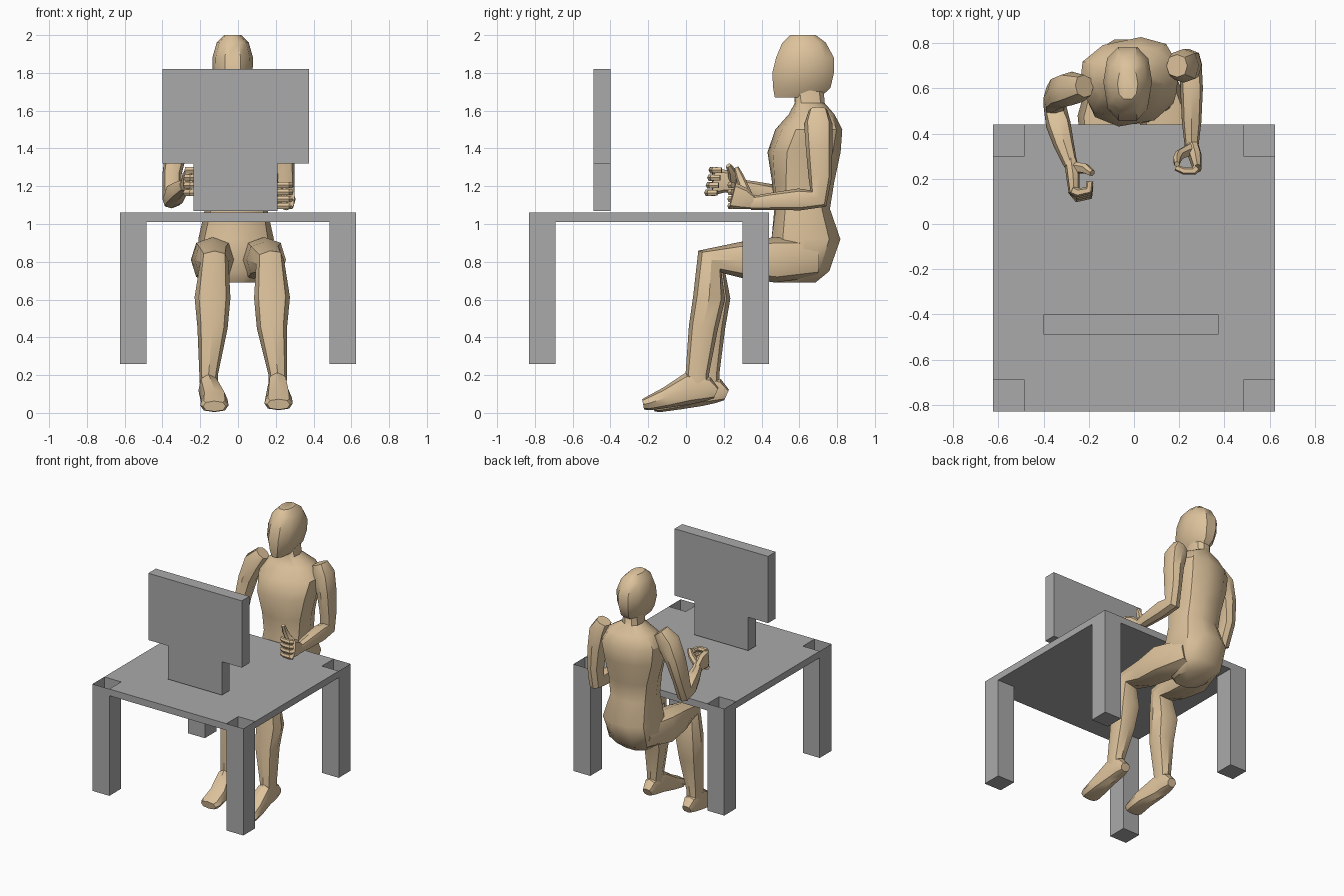
import bpy, bmesh, math
from mathutils import Vector


def material(name, rgb):
    m = bpy.data.materials.new(name)
    m.diffuse_color = (*rgb, 1)
    return m


GREY = material("grey", (0.40, 0.40, 0.40))
TAN = material("tan", (0.72, 0.54, 0.33))


def make(name, verts, faces, mat, smooth=False):
    me = bpy.data.meshes.new(name)
    me.from_pydata(verts, [], faces)
    bm = bmesh.new()
    bm.from_mesh(me)
    bmesh.ops.recalc_face_normals(bm, faces=bm.faces)
    bm.to_mesh(me)
    bm.free()
    me.materials.append(mat)
    ob = bpy.data.objects.new(name, me)
    bpy.context.collection.objects.link(ob)
    if smooth:
        bpy.ops.object.select_all(action='DESELECT')
        ob.select_set(True)
        bpy.context.view_layer.objects.active = ob
        bpy.ops.object.shade_smooth_by_angle(angle=math.radians(38))
    return ob


def prism(name, outline, z0, z1, mat, top=True):
    n = len(outline)
    verts = [(x, y, z) for z in (z0, z1) for x, y in outline]
    faces = [(i, (i + 1) % n, n + (i + 1) % n, n + i) for i in range(n)]
    faces.append(tuple(range(n)))
    if top:
        faces.append(tuple(range(n, 2 * n)))
    return make(name, verts, faces, mat)


def rect(x0, x1, y0, y1):
    return [(x0, y0), (x1, y0), (x1, y1), (x0, y1)]


def boxy(c):
    return math.copysign(abs(c) ** 0.82, c)


def loft(name, pts, n=8, upright=False):
    """Skin through rings (x, y, z, r1, r2[, twist in degrees])."""
    verts, faces = [], []
    for i, p in enumerate(pts):
        c = Vector(p[:3])
        if upright:                       # horizontal rings: r1 in x, r2 in y
            a = math.radians(p[5])
            u = Vector((math.cos(a), math.sin(a), 0))
            v = Vector((-math.sin(a), math.cos(a), 0))
        else:                             # rings across the path: r2 in x
            t = Vector((0, 0, 0))
            if i > 0:
                t += (c - Vector(pts[i - 1][:3])).normalized()
            if i < len(pts) - 1:
                t += (Vector(pts[i + 1][:3]) - c).normalized()
            t.normalize()
            ref = Vector((0, 0, 1)) if abs(t.x) > 0.75 else Vector((1, 0, 0))
            if name.endswith("finger"):
                ref = Vector((0, 0, 1))
            u = ref.cross(t).normalized()
            v = t.cross(u)
        for k in range(n):
            a = 2 * math.pi * k / n
            verts.append(c + u * p[3] * boxy(math.cos(a)) + v * p[4] * boxy(math.sin(a)))
    for i in range(len(pts) - 1):
        for k in range(n):
            j = (k + 1) % n
            faces.append((i * n + k, i * n + j, (i + 1) * n + j, (i + 1) * n + k))
    faces.append(tuple(range(n)))
    faces.append(tuple(range(len(verts) - n, len(verts))))
    return make(name, verts, faces, TAN, True)


# Table: top with notched corners, filled by open-topped hollow legs
X0, X1, Y0, Y1, W = -0.625, 0.625, -0.83, 0.44, 0.14
a, b, c, d = X0 + W, X1 - W, Y0 + W, Y1 - W
prism("table_top", [(a, Y0), (b, Y0), (b, c), (X1, c), (X1, d), (b, d),
                    (b, Y1), (a, Y1), (a, d), (X0, d), (X0, c), (a, c)], 1.01, 1.06, GREY)
for sx, xa, xb in (("left", X0, a), ("right", b, X1)):
    for sy, ya, yb in (("front", Y0, c), ("back", d, Y1)):
        prism(f"{sy}_{sx}_table_leg", rect(xa, xb, ya, yb), 0.26, 1.06, GREY, top=False)

# Monitor
prism("monitor_screen", rect(-0.40, 0.375, -0.49, -0.40), 1.32, 1.82, GREY)
prism("monitor_stand", rect(-0.235, 0.21, -0.49, -0.40), 1.07, 1.32, GREY)

# Torso and neck, turning toward the shoulders
loft("torso", [
    (-0.02, 0.58, 0.69, 0.11, 0.11, 0), (-0.02, 0.60, 0.75, 0.18, 0.165, 0),
    (-0.01, 0.635, 0.92, 0.20, 0.19, 0), (-0.01, 0.615, 1.08, 0.165, 0.15, 3),
    (-0.015, 0.62, 1.22, 0.175, 0.165, 6), (-0.02, 0.625, 1.38, 0.21, 0.19, 10),
    (-0.02, 0.65, 1.50, 0.225, 0.17, 12), (-0.02, 0.665, 1.58, 0.17, 0.115, 12),
    (-0.025, 0.655, 1.64, 0.07, 0.08, 6), (-0.028, 0.65, 1.74, 0.065, 0.08, 0)], 10, True)

# Head
loft("head", [
    (-0.028, 0.59, 1.67, 0.05, 0.125, 0), (-0.028, 0.613, 1.72, 0.082, 0.158, 0),
    (-0.028, 0.62, 1.80, 0.105, 0.17, 0), (-0.028, 0.63, 1.88, 0.108, 0.16, 0),
    (-0.028, 0.625, 1.96, 0.085, 0.12, 0), (-0.028, 0.62, 2.0, 0.045, 0.07, 0)], 10, True)

# Legs and feet: x of hip, mid thigh, knee, calf, ankle, toe; shift back; lift
for side, xs, dy, dz in (("left", (-0.10, -0.135, -0.125, -0.135, -0.155, -0.125), 0.0, 0.0),
                         ("right", (0.08, 0.14, 0.17, 0.18, 0.21, 0.215), -0.055, 0.01)):
    hip, thigh, knee, calf, ankle, toe = xs
    loft(side + "_leg", [
        (hip, 0.68, 0.82, 0.10, 0.09), (thigh, 0.47, 0.81, 0.12, 0.115),
        (thigh, 0.29, 0.81, 0.095, 0.095), (knee, 0.145 + dy / 3, 0.80, 0.085, 0.075),
        (calf, 0.15 + dy / 2, 0.61, 0.085, 0.095), (calf, 0.13 + dy * 0.7, 0.45, 0.077, 0.08),
        (ankle, 0.115 + dy, 0.21, 0.062, 0.05), (ankle, 0.115 + dy, 0.10, 0.06, 0.045)])
    loft(side + "_foot", [
        (ankle, 0.215 + dy, 0.095 + dz, 0.03, 0.035), (ankle, 0.17 + dy, 0.115 + dz, 0.065, 0.05),
        (ankle, 0.07 + dy, 0.12 + dz, 0.085, 0.055), (toe, -0.05 + dy, 0.07 + dz, 0.055, 0.07),
        (toe, -0.145 + dy, 0.04 + dz, 0.037, 0.075), (toe, -0.172 + dy, 0.035 + dz, 0.028, 0.06)])

# Arms from shoulder over elbow to wrist
loft("left_arm", [
    (-0.22, 0.61, 1.60, 0.05, 0.05), (-0.275, 0.60, 1.53, 0.075, 0.075),
    (-0.325, 0.585, 1.40, 0.072, 0.06), (-0.35, 0.56, 1.26, 0.062, 0.05),
    (-0.35, 0.52, 1.135, 0.06, 0.05), (-0.335, 0.44, 1.155, 0.058, 0.055),
    (-0.31, 0.35, 1.18, 0.048, 0.045), (-0.28, 0.26, 1.205, 0.035, 0.03)])
loft("right_arm", [
    (0.19, 0.70, 1.60, 0.05, 0.05), (0.22, 0.70, 1.53, 0.075, 0.07),
    (0.24, 0.705, 1.40, 0.07, 0.06), (0.25, 0.71, 1.25, 0.062, 0.05),
    (0.25, 0.70, 1.135, 0.06, 0.05), (0.255, 0.60, 1.13, 0.058, 0.05),
    (0.255, 0.45, 1.12, 0.045, 0.043), (0.255, 0.34, 1.11, 0.035, 0.03)])

# Palms
loft("left_palm", [(-0.28, 0.28, 1.20, 0.035, 0.028), (-0.27, 0.21, 1.225, 0.06, 0.03),
                   (-0.265, 0.14, 1.225, 0.075, 0.024)])
loft("right_palm", [(0.255, 0.36, 1.11, 0.033, 0.028), (0.27, 0.30, 1.135, 0.06, 0.03),
                    (0.28, 0.245, 1.15, 0.07, 0.02)])

# Curled fingers, stacked vertically, and thumbs
for i, f in enumerate(("little", "ring", "middle", "index")):
    z, s = 1.165 + 0.04 * i, 0.008 * i
    loft(f"left_{f}_finger", [(-0.275, 0.15, z, 0.02, 0.019), (-0.25, 0.115 + s, z, 0.02, 0.019),
                              (-0.20, 0.125 + s, z, 0.019, 0.018),
                              (-0.195, 0.165 + s, z, 0.015, 0.016)], 6)
    z = 1.095 + 0.037 * i
    loft(f"right_{f}_finger", [(0.28, 0.25, z, 0.018, 0.018), (0.265, 0.235, z, 0.018, 0.018),
                               (0.22, 0.235, z, 0.016, 0.017),
                               (0.185, 0.25, z, 0.013, 0.014)], 6)
loft("left_thumb", [(-0.26, 0.25, 1.23, 0.025, 0.025), (-0.215, 0.245, 1.275, 0.024, 0.02),
                    (-0.185, 0.225, 1.31, 0.015, 0.014)], 6)
loft("right_thumb", [(0.25, 0.33, 1.14, 0.028, 0.025), (0.20, 0.305, 1.20, 0.025, 0.02),
                     (0.19, 0.285, 1.25, 0.022, 0.018), (0.19, 0.265, 1.30, 0.013, 0.012)], 6)
